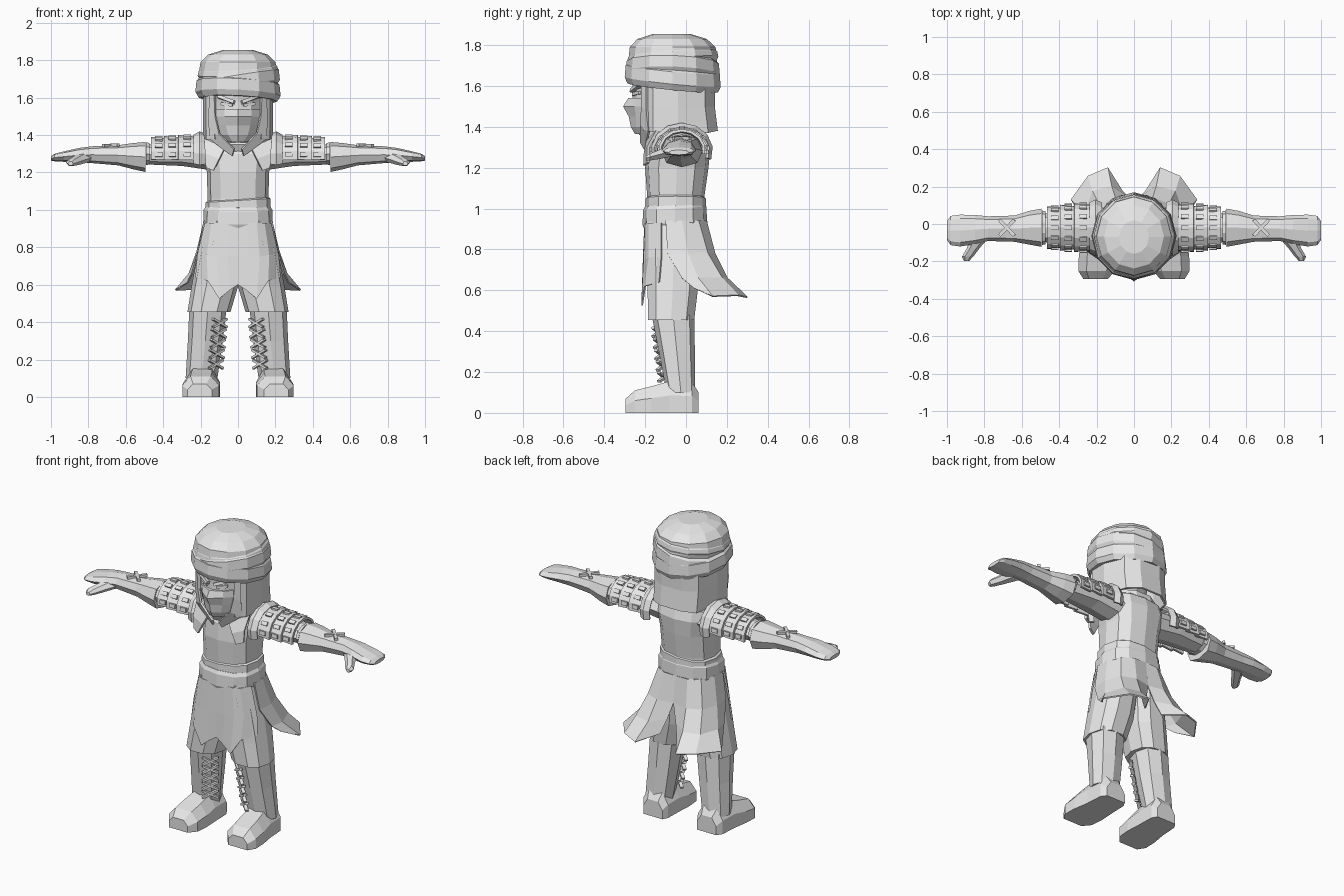
import bpy, bmesh, math
from mathutils import Vector, Matrix

GREY = bpy.data.materials.new("plain_grey")
GREY.diffuse_color = (0.8, 0.8, 0.8, 1)


def finish(name, bm, mirror=False, thick=0):
    bmesh.ops.recalc_face_normals(bm, faces=bm.faces)
    me = bpy.data.meshes.new(name)
    bm.to_mesh(me)
    bm.free()
    me.materials.append(GREY)
    ob = bpy.data.objects.new(name, me)
    bpy.context.collection.objects.link(ob)
    if thick:
        m = ob.modifiers.new("thickness", 'SOLIDIFY')
        m.thickness, m.offset = thick, 0
    if mirror:
        m = ob.modifiers.new("mirror", 'MIRROR')
        m.use_mirror_merge = False
    return ob


def skin(name, rows, closed=True, caps=True, mirror=False, thick=0):
    """Join rows of points with quads."""
    bm = bmesh.new()
    vs = [[bm.verts.new(p) for p in r] for r in rows]
    n = len(rows[0])
    for a, b in zip(vs, vs[1:]):
        for i in range(n if closed else n - 1):
            j = (i + 1) % n
            bm.faces.new((a[i], a[j], b[j], b[i]))
    if closed and caps:
        bm.faces.new(vs[0])
        bm.faces.new(vs[-1])
    return finish(name, bm, mirror, thick)


def ring(axis, pos, c1, c2, r1, r2, n=12, p=1.0, tilt=(0, 0), front=0):
    """Rounded ring across an axis; p < 1 makes it boxier."""
    out = []
    for i in range(n):
        a = 2 * math.pi * i / n
        c, s = math.cos(a), math.sin(a)
        u = c1 + r1 * math.copysign(abs(c) ** p, c)
        v = c2 + r2 * math.copysign(abs(s) ** p, s)
        if front and abs(s + 1) < 1e-4:
            v -= front
        w = pos + tilt[0] * (u - c1) + tilt[1] * (v - c2)
        out.append({'x': (w, u, v), 'y': (u, w, v), 'z': (u, v, w)}[axis])
    return out


def loft(name, axis, data, n=12, p=1.0, mirror=False, tilt=(0, 0), fronts=None):
    rows = [ring(axis, *d, n=n, p=p, tilt=tilt, front=fronts[i] if fronts else 0)
            for i, d in enumerate(data)]
    return skin(name, rows, mirror=mirror)


def bars(name, segs, w, h, mirror=True):
    """Thin boxes between pairs of points; each seg is (p, q, outward)."""
    bm = bmesh.new()
    for p, q, out in segs:
        p, q, out = Vector(p), Vector(q), Vector(out)
        x = (q - p).normalized()
        y = out.cross(x).normalized()
        z = x.cross(y)
        m = Matrix((x * (q - p).length, y * w, z * h)).transposed().to_4x4()
        bmesh.ops.create_cube(bm, size=1, matrix=Matrix.Translation((p + q) / 2) @ m)
    return finish(name, bm, mirror)


# Face and the mask over nose and mouth
loft("face", 'z', [(1.36, 0, -.15, .06, .08), (1.42, 0, -.12, .11, .13), (1.5, 0, -.11, .135, .155),
                   (1.58, 0, -.1, .14, .16), (1.67, 0, -.1, .15, .165)])
loft("mask", 'z', [(1.365, 0, -.165, .06, .085), (1.4, 0, -.14, .105, .12), (1.45, 0, -.12, .13, .145),
                   (1.5, 0, -.115, .143, .158), (1.54, 0, -.11, .145, .158)],
     fronts=[0, .01, .015, .035, .015])
bars("brows", [((.02, -.264, 1.575), (.105, -.225, 1.607), (.2, -1, .2))], .018, .025)
bars("eyes", [((.03, -.258, 1.56), (.09, -.228, 1.568), (.3, -1, 0))], .016, .012)

# Hood hanging below the turban and closing under the chin
half = [(.125, -.205), (.172, -.16), (.188, -.04), (.15, .09), (.07, .135)]
rows = []
for z, k, dz in ((1.38, 1, (0, -.005, .0, -.01, .0)), (1.5, .97, (0,) * 5), (1.63, .97, (0,) * 5)):
    r = [(x * k, y, z + d) for (x, y), d in zip(half, dz)]
    rows.append(r + [(-x, y, zz) for x, y, zz in reversed(r)])
rows[0] = [(x * .96, y + (.015 if y > .08 else 0), z) for x, y, z in rows[0]]
skin("hood", rows, closed=False, thick=.012)
skin("hood_edge", [[(.125, -.215, 1.62), (.12, -.215, 1.5), (.1, -.22, 1.41), (.02, -.22, 1.325)],
                   [(.15, -.19, 1.62), (.155, -.19, 1.48), (.15, -.18, 1.38), (.03, -.2, 1.29)]],
     closed=False, mirror=True, thick=.012)
loft("neck_scarf", 'z', [(1.3, 0, -.05, .12, .13), (1.35, 0, -.055, .165, .15), (1.4, 0, -.05, .165, .14)], n=10)

# Turban: dome and crossing wraps
loft("turban_dome", 'z', [(1.62, 0, -.065, .195, .2), (1.72, 0, -.065, .212, .218), (1.79, 0, -.065, .2, .21),
                          (1.83, 0, -.068, .16, .17), (1.855, 0, -.07, .08, .09)])
for nm, z0, z1, r, t in (("turban_lower_wrap", 1.59, 1.70, .222, (-.05, -.1)),
                         ("turban_cross_wrap", 1.63, 1.735, .218, (.16, -.03)),
                         ("turban_upper_wrap", 1.70, 1.775, .21, (.06, .06))):
    loft(nm, 'z', [(z0, 0, -.065, r - .012, r), (z0 + .03, 0, -.065, r + .006, r + .013),
                   (z1 - .02, 0, -.065, r, r + .008), (z1, 0, -.065, r - .018, r - .01)], tilt=t)

# Torso, belt and lapels
loft("torso", 'z', [(.96, 0, -.05, .165, .145), (1.06, 0, -.05, .163, .14), (1.2, 0, -.045, .166, .155),
                    (1.3, 0, -.035, .185, .155), (1.36, 0, -.025, .18, .125), (1.395, 0, -.02, .11, .08)], p=.8)
loft("belt", 'z', [(.91, 0, -.055, .178, .15), (.93, 0, -.055, .186, .158), (1.0, 0, -.055, .184, .155),
                   (1.02, 0, -.055, .172, .145)], p=.8, tilt=(0, .06))
loft("upper_sash", 'z', [(1.0, 0, -.05, .175, .148), (1.05, 0, -.05, .174, .147), (1.06, 0, -.05, .16, .135)],
     p=.8, tilt=(.06, 0))
skin("lapel", [[(.07, -.19, 1.33), (.1, -.2, 1.27), (.13, -.203, 1.21)],
               [(.18, -.14, 1.38), (.175, -.185, 1.3), (.17, -.185, 1.225)]],
     closed=False, mirror=True, thick=.014)

# Skirt: shorts, front flaps, ragged tails
loft("shorts_leg", 'z', [(.455, .155, -.073, .115, .118), (.6, .122, -.065, .125, .128),
                         (.8, .095, -.06, .115, .14), (.94, .08, -.055, .095, .145)], n=10, p=.85, mirror=True)
skin("front_flap", [[(0, -.2, .93), (.05, -.2, .93), (.1, -.197, .93), (.14, -.18, .93), (.175, -.12, .93)],
                    [(0, -.207, .76), (.055, -.207, .75), (.115, -.204, .75), (.165, -.18, .76), (.215, -.12, .76)],
                    [(0, -.208, .6), (.045, -.212, .57), (.1, -.215, .525), (.16, -.2, .62), (.225, -.13, .64)]],
     closed=False, mirror=True, thick=.008)
skin("coat_tail", [[(.18, -.1, .94), (.178, -.02, .94), (.145, .06, .94), (.08, .098, .94), (0, .1, .94)],
                   [(.21, -.09, .78), (.218, .01, .78), (.185, .105, .78), (.1, .14, .78), (0, .12, .78)],
                   [(.245, -.02, .66), (.26, .06, .66), (.22, .175, .66), (.12, .2, .66), (.03, .14, .68)],
                   [(.27, .04, .61), (.335, .13, .57), (.245, .255, .575), (.14, .3, .565), (.06, .17, .59)]],
     closed=False, mirror=True, thick=.008)

# Boots: shaft, foot, cross lacing on the inner front corner
shaft = [(.1, .195, -.025, .085, .07), (.3, .175, -.045, .093, .088), (.48, .16, -.063, .1, .105)]
loft("boot_shaft", 'z', shaft, n=8, p=.8, mirror=True)
rows = []
for y, cx, w, h in ((.062, .185, .065, .1), (.03, .188, .085, .15), (-.08, .19, .09, .155),
                    (-.17, .195, .1, .13), (-.25, .2, .098, .11), (-.295, .205, .065, .07)):
    rows.append([(cx - w, y, 0), (cx - w, y, .55 * h), (cx - .55 * w, y, h),
                 (cx + .55 * w, y, h), (cx + w, y, .55 * h), (cx + w, y, 0)])
skin("foot", rows, mirror=True)
segs = []
for i in range(5):
    z = .175 + .055 * i
    t = z / .48
    c = Vector((.134 - .045 * t, -.083 - .06 * t, z))
    d = Vector((.036, -.028, 0))
    for s in (1, -1):
        segs.append((c - d * s - Vector((0, 0, .022)), c + d * s + Vector((0, 0, .022)), (-.6, -.8, 0)))
bars("boot_laces", segs, .012, .02)

# Arms: sleeve, elbow cuff, gauntlet with hand, thumb, cross on the wrist
loft("sleeve", 'x', [(.13, -.02, 1.29, .1, .08), (.3, -.02, 1.305, .1, .07), (.49, -.02, 1.295, .075, .052)],
     n=8, mirror=True)
loft("elbow_cuff", 'x', [(.472, -.02, 1.3, .088, .06), (.492, -.02, 1.3, .092, .064)], n=10, mirror=True)
loft("gauntlet_hand", 'x', [(.495, -.02, 1.283, .102, .08), (.56, -.02, 1.287, .09, .07),
                            (.64, -.025, 1.292, .07, .054), (.78, -.025, 1.295, .066, .045),
                            (.85, -.03, 1.293, .078, .038), (.93, -.035, 1.285, .085, .028),
                            (.98, -.035, 1.28, .078, .02), (1.0, -.035, 1.275, .05, .012)],
     n=8, p=.85, mirror=True)
loft("thumb", 'y', [(-.06, .815, 1.285, .05, .032), (-.13, .86, 1.265, .034, .026), (-.175, .89, 1.253, .03, .02),
                    (-.197, .895, 1.247, .014, .012)], n=6, mirror=True)
bars("wrist_cross", [((.64, -.02 - .042 * s, 1.348), (.72, -.02 + .042 * s, 1.343), (0, 0, 1)) for s in (1, -1)],
     .018, .016)


# Shoulder armour: arched plates with small studs
def arch(x, ry, rz, a0=-10, a1=190, n=9):
    return [(x, -.02 + ry * math.cos(a), 1.285 + rz * math.sin(a))
            for a in (math.radians(a0 + (a1 - a0) * i / (n - 1)) for i in range(n))]


studs = []
for i, (x0, x1, r) in enumerate(((.225, .32, .125), (.31, .395, .118), (.385, .465, .109))):
    skin(f"armour_plate_{i + 1}", [arch(x0, r - .008, .1 - .004 * i), arch(x1, r, .108 - .005 * i)],
         closed=False, mirror=True, thick=.014)
    for deg in range(6, 180, 28):
        a = math.radians(deg)
        p = Vector((0, -.02 + (r + .003) * math.cos(a), 1.285 + (.112 - .005 * i) * math.sin(a)))
        xm = Vector(((x0 + x1) / 2, 0, 0))
        studs.append((p + xm - Vector((.02, 0, 0)), p + xm + Vector((.02, 0, 0)), (0, math.cos(a), math.sin(a))))
bars("armour_studs", studs, .024, .014)
skin("shoulder_ruff", [arch(.175, .13, .115, -20, 200), arch(.205, .145, .128, -20, 200), arch(.235, .13, .11, -20, 200)],
     closed=False, mirror=True, thick=.014)
